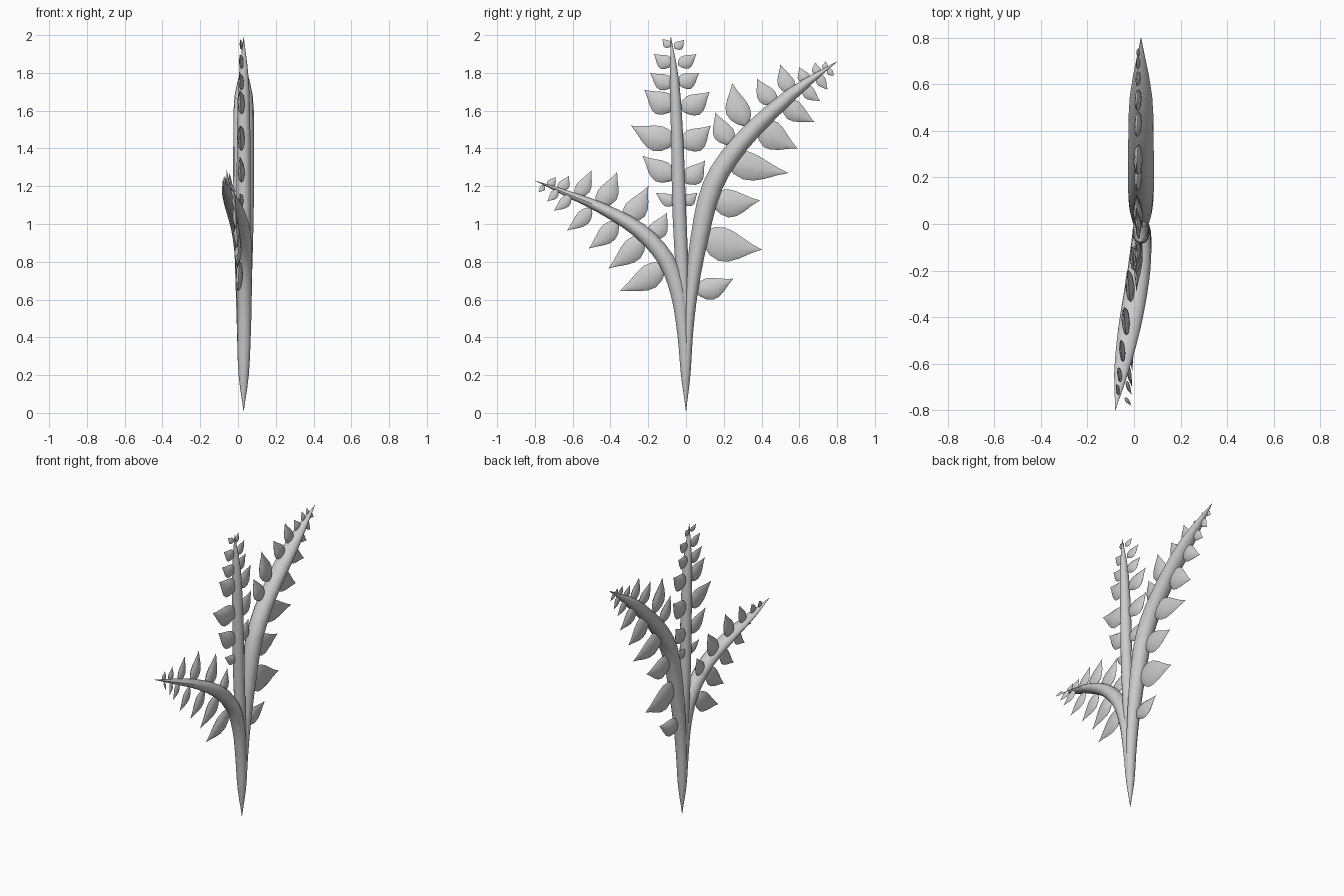
import bpy, math
from mathutils import Vector

X = Vector((1, 0, 0))


def make(name, rings, angle):
    """Skin a list of closed rings and shade it smooth."""
    n = len(rings[0])
    verts = [v for r in rings for v in r]
    faces = [(i*n + j, i*n + (j+1) % n, (i+1)*n + (j+1) % n, (i+1)*n + j)
             for i in range(len(rings)-1) for j in range(n)]
    faces += [tuple(range(n))[::-1], tuple((len(rings)-1)*n + j for j in range(n))]
    me = bpy.data.meshes.new(name)
    me.from_pydata(verts, [], faces)
    ob = bpy.data.objects.new(name, me)
    bpy.context.collection.objects.link(ob)
    bpy.context.view_layer.objects.active = ob
    ob.select_set(True)
    bpy.ops.object.shade_smooth_by_angle(angle=math.radians(angle))
    ob.select_set(False)
    return ob


def spline(pts, steps=3):
    """Catmull-Rom through (x, y, z, x radius, in-plane radius)."""
    p = [pts[0]] + pts + [pts[-1]]
    out = []
    for i in range(1, len(p)-2):
        for s in range(steps):
            t = s/steps
            out.append([0.5*(2*b + (c-a)*t + (2*a-5*b+4*c-d)*t*t + (3*b-a-3*c+d)*t**3)
                        for a, b, c, d in zip(*p[i-1:i+3])])
    return out + [list(pts[-1])]


def stem(name, pts, sides=14):
    path = spline(pts)
    rings = []
    for i, q in enumerate(path):
        a, b = path[max(i-1, 0)], path[min(i+1, len(path)-1)]
        n = X.cross((Vector(b[:3]) - Vector(a[:3])).normalized()).normalized()
        rx, rp = max(q[3], .001), max(q[4], .001)
        rings.append([Vector(q[:3]) + X*rx*math.cos(k*math.tau/sides)
                      + n*rp*math.sin(k*math.tau/sides) for k in range(sides)])
    make(name, rings, 40)


# leaf outline: (fraction of length, half width, sideways bow)
OUTLINE = [(0, .08, 0), (.07, .5, 0), (.2, .85, .03), (.36, 1, .06), (.52, .88, .07),
           (.68, .6, .06), (.84, .27, .03), (1, .01, 0)]


def leaf(name, y0, z0, y1, z1, w, x0, x1, bow):
    a, b = Vector((x0, y0, z0)), Vector((x1, y1, z1))
    d = b - a
    side = X.cross(d).normalized()
    out = d.cross(side).normalized()
    rings = []
    for t, h, s in OUTLINE:
        c = a + d*t + side*s*w*2*bow
        rings.append([c + side*h*w*.5*math.cos(k*math.tau/8)
                      + out*h*min(w*.16, .02)*math.sin(k*math.tau/8) for k in range(8)])
    make(name, rings, 50)


# three stems sharing one pointed foot
stem("tall_arching_stem", [
    (.03, 0, .01, 0, 0), (.03, 0, .2, .027, .024), (.03, .01, .42, .035, .028),
    (.03, .03, .65, .042, .035), (.03, .07, .92, .05, .048), (.03, .14, 1.2, .055, .055),
    (.03, .29, 1.43, .055, .05), (.03, .55, 1.68, .048, .036), (.03, .8, 1.86, 0, 0)])
stem("low_arching_stem", [
    (.03, 0, .01, 0, 0), (.03, -.003, .2, .027, .024), (.032, -.015, .42, .036, .032),
    (.033, -.04, .63, .04, .042), (.03, -.105, .81, .045, .046), (.015, -.245, .965, .05, .042),
    (-.02, -.45, 1.085, .048, .03), (-.055, -.64, 1.165, .03, .016), (-.08, -.8, 1.23, 0, 0)])
stem("upright_stem", [
    (.03, 0, .01, 0, 0), (.03, 0, .3, .025, .025), (.03, -.015, .65, .034, .034),
    (.03, -.035, 1.05, .037, .037), (.03, -.045, 1.4, .036, .034),
    (.03, -.06, 1.75, .028, .025), (.03, -.08, 1.99, 0, 0)])

# leaves: base y, z, tip y, z, width
TALL_OUTER = [
    (.05, .64, .25, .71, .12), (.08, .93, .4, .865, .18), (.13, 1.12, .39, 1.125, .15),
    (.2, 1.35, .54, 1.27, .15), (.38, 1.53, .59, 1.4, .15), (.51, 1.65, .68, 1.54, .11),
    (.62, 1.73, .71, 1.65, .07), (.7, 1.79, .75, 1.71, .055), (.75, 1.82, .785, 1.785, .035)]
TALL_INNER = [
    (.24, 1.42, .155, 1.59, .11), (.31, 1.52, .245, 1.745, .13), (.47, 1.63, .375, 1.77, .1),
    (.56, 1.69, .5, 1.845, .09), (.645, 1.75, .6, 1.83, .065), (.7, 1.79, .685, 1.855, .05),
    (.74, 1.815, .74, 1.86, .035)]
UP_FRONT = [
    (-.05, 1.11, -.16, 1.165, .07), (-.06, 1.24, -.23, 1.36, .12), (-.06, 1.43, -.29, 1.52, .14),
    (-.06, 1.61, -.22, 1.71, .13), (-.07, 1.73, -.19, 1.8, .09), (-.075, 1.84, -.17, 1.9, .08),
    (-.08, 1.94, -.125, 1.98, .045)]
UP_BACK = [
    (-.02, 1.11, .06, 1.165, .07), (-.01, 1.22, .1, 1.335, .11), (-.02, 1.41, .13, 1.52, .13),
    (-.02, 1.6, .125, 1.7, .12), (-.04, 1.74, .07, 1.8, .09), (-.04, 1.84, .055, 1.9, .075),
    (-.06, 1.93, -.01, 1.975, .05)]
LOW_UNDER = [
    (-.11, .78, -.35, .645, .13), (-.22, .93, -.41, .765, .12), (-.36, 1.01, -.515, .87, .1),
    (-.5, 1.08, -.63, .965, .08), (-.61, 1.15, -.7, 1.07, .06), (-.68, 1.18, -.735, 1.12, .045),
    (-.75, 1.205, -.78, 1.17, .03)]
LOW_OVER = [
    (-.19, .92, -.1, 1.06, .1), (-.32, 1.01, -.2, 1.2, .12), (-.46, 1.09, -.365, 1.275, .11),
    (-.58, 1.14, -.5, 1.285, .08), (-.67, 1.18, -.62, 1.255, .06), (-.73, 1.2, -.69, 1.25, .045)]

for name, rows, bow in (("tall_outer_leaf", TALL_OUTER, -1), ("tall_inner_leaf", TALL_INNER, 1),
                        ("upright_front_leaf", UP_FRONT, 1), ("upright_back_leaf", UP_BACK, -1),
                        ("low_under_leaf", LOW_UNDER, 1), ("low_over_leaf", LOW_OVER, -1)):
    for i, (y0, z0, y1, z1, w) in enumerate(rows):
        if name == "low_under_leaf":
            x0, x1 = .02 + y0*.08, .005 + y1*.02
        elif name == "low_over_leaf":
            x0, x1 = .03 + y0*.13, .01 + y0*.12
        elif name == "tall_outer_leaf":
            x0, x1 = .025, .03
        else:
            x0, x1 = .022, .01
        leaf(f"{name}_{i+1}", y0, z0, y1, z1, w, x0, x1, bow*.7)
